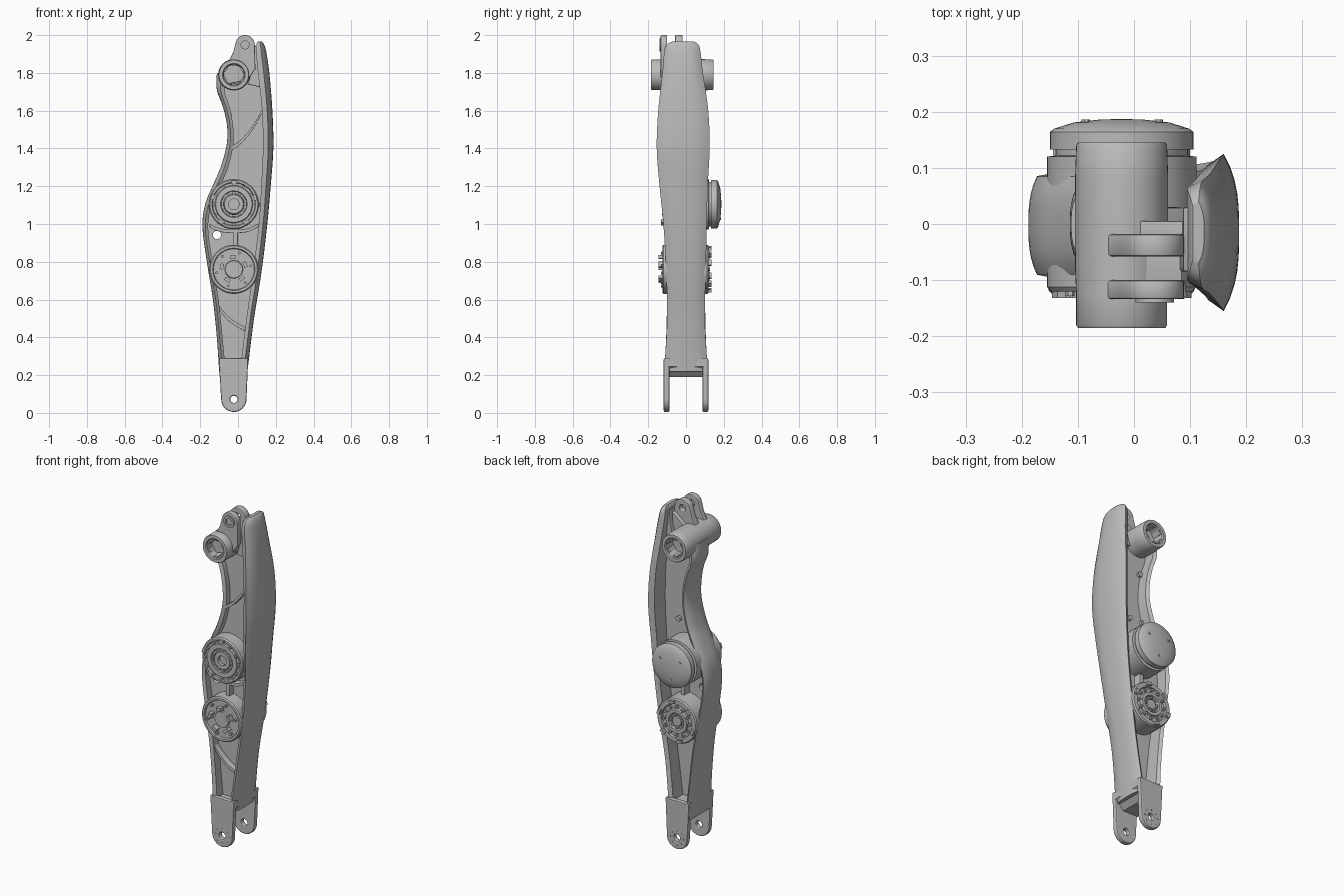
import bpy, bmesh, math
from mathutils import Matrix, Vector

if "Cube" in bpy.data.objects:
    bpy.data.objects.remove(bpy.data.objects["Cube"])

grey = bpy.data.materials.new("satin grey")
grey.use_nodes = True
GREY = (0.5, 0.5, 0.5, 1)
grey.diffuse_color = GREY
grey.node_tree.nodes["Principled BSDF"].inputs["Base Color"].default_value = GREY


def finish(name, mesh, angle=35):
    mesh.materials.clear()
    mesh.materials.append(grey)
    ob = bpy.data.objects.new(name, mesh)
    bpy.context.collection.objects.link(ob)
    bpy.ops.object.select_all(action="DESELECT")
    ob.select_set(True)
    bpy.context.view_layer.objects.active = ob
    bpy.ops.object.shade_smooth_by_angle(angle=math.radians(angle))
    return ob


def from_bmesh(name, bm, angle=35):
    bmesh.ops.recalc_face_normals(bm, faces=bm.faces)
    mesh = bpy.data.meshes.new(name)
    bm.to_mesh(mesh)
    bm.free()
    return finish(name, mesh, angle)


def circle(x, z, r, n=24, start=0, sweep=math.tau):
    return [(x + r * math.cos(start + sweep * i / n), z + r * math.sin(start + sweep * i / n))
            for i in range(n)]


def smooth(points, steps=5):
    """Catmull-Rom resampling of stations or path points."""
    p = [Vector(q) for q in points]
    out = []
    for i in range(len(p) - 1):
        a, b, c, d = p[max(i - 1, 0)], p[i], p[i + 1], p[min(i + 2, len(p) - 1)]
        for k in range(steps):
            t = k / steps
            out.append(b + ((c - a) * t + (2 * a - 5 * b + 4 * c - d) * t**2
                            + (3 * b - a - 3 * c + d) * t**3) / 2)
    return out + [p[-1]]


def plate(name, outline, y0, y1, holes=(), bevel=0.005):
    """Flat plate in the xz plane with round holes and chamfered edges."""
    cu = bpy.data.curves.new(name, "CURVE")
    cu.dimensions, cu.fill_mode = "2D", "BOTH"
    cu.extrude, cu.bevel_depth, cu.bevel_resolution = (y1 - y0) / 2 - bevel, bevel, 1
    cu.offset = -bevel
    for loop in [outline] + [circle(*h) for h in holes]:
        sp = cu.splines.new("POLY")
        sp.points.add(len(loop) - 1)
        for pt, (x, z) in zip(sp.points, loop):
            pt.co = (x, z, 0, 1)
        sp.use_cyclic_u = True
    tmp = bpy.data.objects.new(name, cu)
    mesh = bpy.data.meshes.new_from_object(tmp)
    bpy.data.objects.remove(tmp)
    mesh.transform(Matrix.Translation((0, (y0 + y1) / 2, 0)) @ Matrix.Rotation(math.pi / 2, 4, "X"))
    return finish(name, mesh)


def lathe(name, x, z, profile, n=48):
    """Turned part about a y axis; profile is (radius, y) pairs."""
    bm = bmesh.new()
    rings = [[bm.verts.new((x + r * math.cos(math.tau * i / n), y, z + r * math.sin(math.tau * i / n)))
              for i in range(n)] for r, y in profile]
    for a, b in zip(rings, rings[1:]):
        for i in range(n):
            bm.faces.new((a[i], a[i - 1], b[i - 1], b[i]))
    bm.faces.new(rings[0])
    bm.faces.new(rings[-1])
    return from_bmesh(name, bm)


def studs(name, x, z, radius, y0, y1, count, size, sides=6, start=0.0):
    """Ring of small prisms: bolts or teeth."""
    bm = bmesh.new()
    for i in range(count):
        a = start + math.tau * i / count
        m = (Matrix.Translation((x + radius * math.cos(a), (y0 + y1) / 2, z + radius * math.sin(a)))
             @ Matrix.Rotation(-a, 4, "Y") @ Matrix.Rotation(math.pi / 2, 4, "X"))
        if sides == 4:
            bmesh.ops.create_cube(bm, size=1, matrix=m @ Matrix.Diagonal((size, size * 1.7, y1 - y0, 1)))
        else:
            bmesh.ops.create_cone(bm, cap_ends=True, segments=sides, radius1=size, radius2=size,
                                  depth=y1 - y0, matrix=m)
    return from_bmesh(name, bm)


def flange(name, side, stations):
    """Crowned side shell; a station is (z, outer x, thickness, y min, y max)."""
    bm = bmesh.new()
    rings = []
    for z, xo, t, y0, y1 in smooth(stations):
        mid, h = (y0 + y1) / 2, (y1 - y0) / 2
        us = [-1 + i / 6 for i in range(13)]
        sec = [(xo - side * 0.5 * t * abs(u)**3, mid + u * h) for u in us]
        sec += [(xo - side * t, mid + u * h) for u in (0.86, 0.4, -0.4, -0.86)]
        rings.append([bm.verts.new((x, y, z)) for x, y in sec])
    n = len(rings[0])
    for a, b in zip(rings, rings[1:]):
        for i in range(n):
            bm.faces.new((a[i], a[i - 1], b[i - 1], b[i]))
    bm.faces.new(rings[0])
    bm.faces.new(rings[-1])
    return from_bmesh(name, bm, 32)


def rib(name, path, width, y0, y1):
    pts = smooth(path)
    up = [(x, z + width / 2) for x, z in pts]
    return plate(name, up + [(x, z - width / 2) for x, z in reversed(pts)], y0, y1, bevel=0.002)


# Side shells of the frame
flange("right_edge_shell", 1, [
    (0.22, 0.05, 0.04, -0.115, 0.115), (0.50, 0.085, 0.04, -0.10, 0.10), (0.75, 0.125, 0.045, -0.105, 0.105),
    (1.0, 0.155, 0.045, -0.12, 0.11), (1.2, 0.173, 0.05, -0.14, 0.115), (1.4, 0.187, 0.055, -0.155, 0.125),
    (1.6, 0.182, 0.055, -0.147, 0.118), (1.8, 0.166, 0.06, -0.125, 0.09), (1.91, 0.15, 0.055, -0.115, 0.077),
    (1.95, 0.138, 0.04, -0.10, 0.066), (1.967, 0.125, 0.02, -0.07, 0.04)])
flange("left_edge_shell", -1, [
    (0.22, -0.10, 0.035, -0.115, 0.115), (0.40, -0.112, 0.03, -0.105, 0.105), (0.6, -0.133, 0.03, -0.10, 0.10),
    (0.8, -0.165, 0.03, -0.095, 0.09), (0.98, -0.188, 0.03, -0.09, 0.085), (1.1, -0.175, 0.035, -0.09, 0.085),
    (1.2, -0.135, 0.04, -0.09, 0.085), (1.3, -0.092, 0.04, -0.088, 0.083), (1.42, -0.06, 0.035, -0.085, 0.08),
    (1.52, -0.058, 0.032, -0.085, 0.08), (1.62, -0.08, 0.035, -0.08, 0.08), (1.71, -0.112, 0.04, -0.08, 0.08),
    (1.80, -0.112, 0.06, -0.075, 0.075)])

# Central web with a cable hole
web_left = [(-0.08, 0.24), (-0.12, 0.6), (-0.15, 0.8), (-0.172, 0.98), (-0.158, 1.1), (-0.12, 1.2),
            (-0.075, 1.3), (-0.045, 1.42), (-0.045, 1.52), (-0.065, 1.62), (-0.09, 1.71), (-0.09, 1.82)]
web_right = [(0.12, 1.93), (0.14, 1.8), (0.165, 1.55), (0.165, 1.4), (0.15, 1.2), (0.13, 1.0),
             (0.1, 0.75), (0.06, 0.5), (0.03, 0.24)]
plate("web", web_left + [(0.02, 1.87), (0.08, 1.92)] + web_right, -0.04, 0.005,
      [(-0.112, 0.942, 0.022)], 0.002)

# Curved ribs on the front of the web, and the post between the hubs
rib("upper_rib", [(-0.05, 1.39), (0.02, 1.44), (0.085, 1.52), (0.145, 1.63)], 0.022, -0.075, -0.03)
rib("lower_rib", [(-0.125, 0.60), (-0.08, 0.53), (-0.02, 0.475), (0.055, 0.435)], 0.022, -0.075, -0.03)
rib("hub_link", [(-0.15, 0.99), (-0.08, 0.965), (0.04, 0.965), (0.12, 1.0)], 0.018, -0.08, -0.03)
plate("hub_post", [(-0.025, 0.87), (0.0, 0.87), (0.0, 0.97), (-0.025, 0.97)], -0.08, 0.05)
rib("side_link", [(0.1, 1.1), (0.15, 1.1)], 0.02, -0.09, 0.04)

# Fork at the lower end: bridge block and two eye plates
bm = bmesh.new()
bridge = [(-0.098, 0.19), (0.0, 0.19), (0.052, 0.245), (0.054, 0.285), (0.02, 0.275), (-0.07, 0.275), (-0.101, 0.29)]
face = bm.faces.new([bm.verts.new((x, -0.108, z)) for x, z in bridge])
ext = bmesh.ops.extrude_face_region(bm, geom=[face])
bmesh.ops.translate(bm, vec=(0, 0.216, 0), verts=[v for v in ext["geom"] if isinstance(v, bmesh.types.BMVert)])
from_bmesh("fork_bridge", bm)
eye = circle(-0.022, 0.072, 0.067, 16, math.pi, math.pi) + [(0.045, 0.072), (0.054, 0.29), (-0.101, 0.29), (-0.09, 0.08)]
for name, s in (("front_fork_eye", -1), ("back_fork_eye", 1)):
    plate(name, eye, min(s * 0.087, s * 0.118), max(s * 0.087, s * 0.118), [(-0.022, 0.072, 0.019)], 0.007)
    studs(name + "_bolts", -0.022, 0.072, 0.043, min(s * 0.115, s * 0.12), max(s * 0.115, s * 0.12), 8, 0.005)

# Upper drive hub with domed rear cap
X = -0.022
Z1, Z2, Z3 = 1.105, 0.76, 1.79
lathe("upper_hub", X, Z1, [
    (0.028, -0.098), (0.028, -0.118), (0.05, -0.118), (0.055, -0.105), (0.068, -0.105), (0.07, -0.12),
    (0.096, -0.12), (0.1, -0.112), (0.112, -0.112), (0.116, -0.12), (0.127, -0.12), (0.133, -0.112),
    (0.133, 0.12), (0.118, 0.122), (0.118, 0.133), (0.128, 0.133), (0.128, 0.164), (0.12, 0.17),
    (0.085, 0.181), (0.04, 0.186), (0.01, 0.187)])
studs("upper_hub_teeth", X, Z1, 0.06, -0.118, -0.1, 12, 0.012, 4)
studs("upper_hub_bolts", X, Z1, 0.106, -0.128, -0.105, 12, 0.008)
studs("upper_hub_clamps", X, Z1, 0.117, -0.132, -0.1, 5, 0.018, 4, 0.3)
studs("cap_screws", X, Z1, 0.075, 0.176, 0.186, 3, 0.008, 8, 0.5)

# Lower drive hub
lathe("lower_hub", X, Z2, [
    (0.02, -0.122), (0.045, -0.122), (0.048, -0.115), (0.108, -0.115), (0.112, -0.125), (0.124, -0.125),
    (0.13, -0.118), (0.13, 0.112), (0.124, 0.12), (0.1, 0.12), (0.096, 0.11), (0.072, 0.11),
    (0.068, 0.124), (0.05, 0.124), (0.045, 0.105), (0.03, 0.105), (0.028, 0.118), (0.01, 0.118)])
studs("lower_hub_lugs", X, Z2, 0.065, -0.145, -0.11, 5, 0.018, 4, 0.4)
studs("lower_hub_bolts", X, Z2, 0.092, -0.132, -0.11, 6, 0.008, 6, 0.2)
studs("lower_hub_rear_bolts", X, Z2, 0.084, 0.105, 0.127, 12, 0.008)
studs("lower_hub_rear_clamps", X, Z2, 0.114, 0.1, 0.134, 6, 0.018, 4, 0.3)
studs("lower_hub_teeth", X, Z2, 0.038, 0.1, 0.122, 8, 0.01, 4)

# Top pivot sleeve, recessed at both ends
lathe("pivot_sleeve", X, Z3, [
    (0.04, -0.12), (0.052, -0.12), (0.055, -0.18), (0.06, -0.185), (0.078, -0.185), (0.081, -0.18),
    (0.081, -0.125), (0.083, -0.08), (0.083, 0.08), (0.081, 0.14), (0.078, 0.145), (0.06, 0.145),
    (0.055, 0.14), (0.052, 0.08), (0.04, 0.08)])
for name, y0, y1 in (("front_sleeve_keys", -0.178, -0.12), ("back_sleeve_keys", 0.08, 0.138)):
    studs(name, X, Z3, 0.053, y0, y1, 6, 0.014, 4, 0.5)

# Clevis lugs above the pivot, and the brackets tying them to the shell
lug = circle(0.037, 1.948, 0.052, 14, 0, math.pi * 0.9) + [(-0.025, 1.91), (-0.06, 1.84), (-0.09, 1.80),
                                                         (-0.06, 1.74), (0.05, 1.76), (0.092, 1.82)]
plate("front_lug", lug, -0.134, -0.1, [(0.037, 1.948, 0.02)])
plate("back_lug", lug, -0.058, -0.018, [(0.037, 1.948, 0.02)])
lathe("lug_bushing", 0.037, 1.948, [(0.021, -0.132), (0.021, -0.14), (0.034, -0.14), (0.034, -0.132)], 24)
plate("lug_base", [(-0.06, 1.76), (0.06, 1.76), (0.085, 1.86), (-0.04, 1.86)], -0.11, 0.0)
plate("shell_bracket", [(0.05, 1.74), (0.135, 1.72), (0.13, 1.93), (0.088, 1.945), (0.082, 1.86)], -0.085, 0.03)

# Small fasteners on the rear of the web
for i, (x, z) in enumerate([(-0.03, 1.6), (0.04, 1.31), (-0.05, 1.31), (0.11, 1.0)]):
    lathe(f"web_screw_{i}", x, z, [(0.006, 0.0), (0.015, 0.0), (0.015, 0.02), (0.006, 0.02)], 12)
